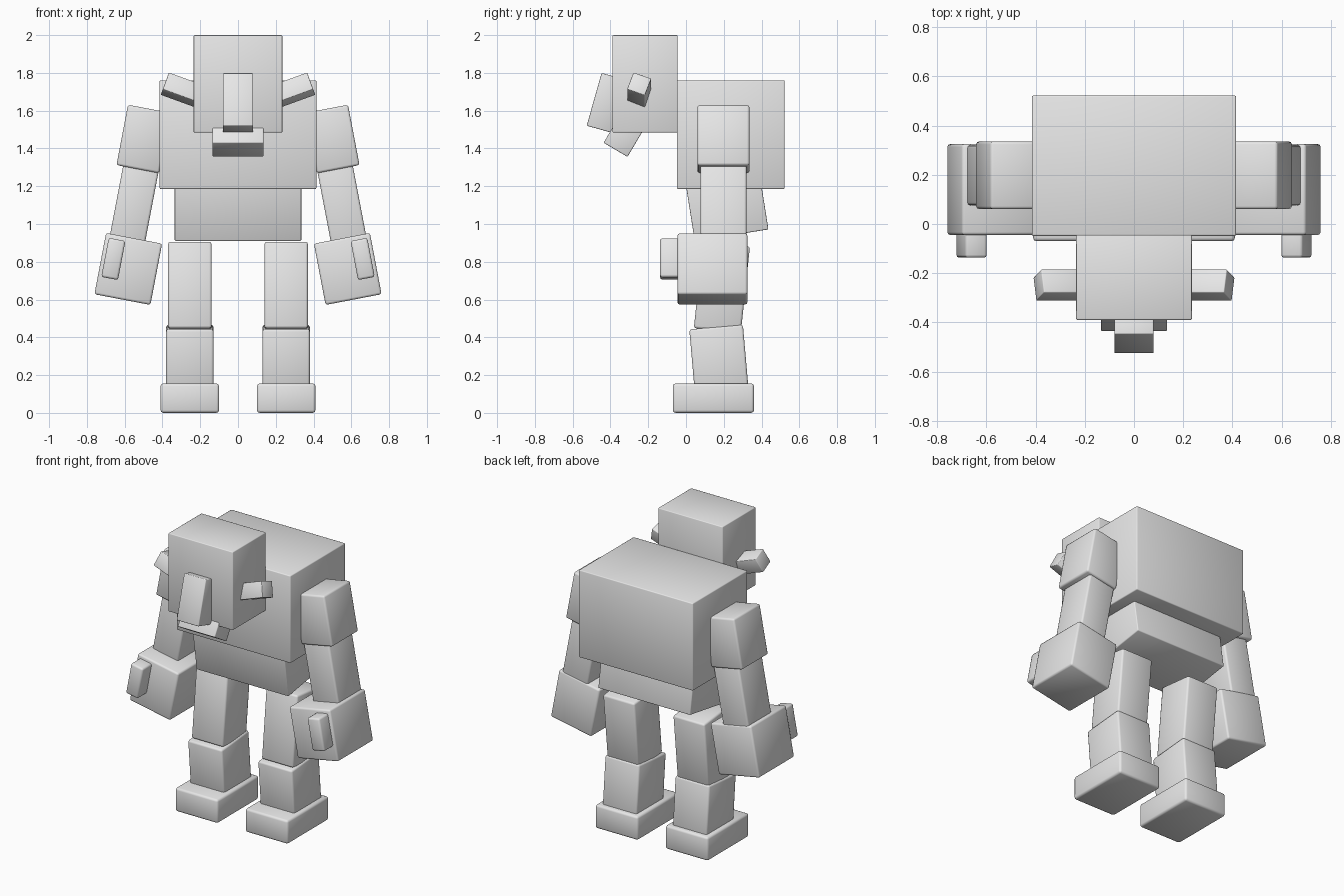
import bpy
import bmesh
from math import radians

old = bpy.data.objects.get("Cube")
if old:
    bpy.data.objects.remove(old, do_unlink=True)

# One plain grey for the whole figure
grey = bpy.data.materials.new("light_grey")
grey.use_nodes = True
grey.diffuse_color = (0.8, 0.8, 0.8, 1)
grey.node_tree.nodes["Principled BSDF"].inputs["Base Color"].default_value = (0.8, 0.8, 0.8, 1)


def box(name, size, center, tilt_x=0, tilt_y=0, soft=0.012):
    """Box with rounded edges, tilted about x, then y (degrees)."""
    bm = bmesh.new()
    bmesh.ops.create_cube(bm, size=1)
    bmesh.ops.scale(bm, vec=size, verts=bm.verts)
    bmesh.ops.bevel(bm, geom=bm.edges[:], offset=soft, segments=2,
                    profile=0.5, affect='EDGES')
    for face in bm.faces:
        face.smooth = True
    mesh = bpy.data.meshes.new(name)
    bm.to_mesh(mesh)
    bm.free()
    mesh.materials.append(grey)
    obj = bpy.data.objects.new(name, mesh)
    obj.location = center
    obj.rotation_euler = (radians(tilt_x), radians(tilt_y), 0)
    bpy.context.collection.objects.link(obj)
    bpy.context.view_layer.objects.active = obj
    bpy.ops.object.select_all(action='DESELECT')
    obj.select_set(True)
    bpy.ops.object.shade_smooth_by_angle(angle=radians(50))
    return obj


# Body and head
box("torso", (0.83, 0.57, 0.575), (0, 0.237, 1.473), soft=0.006)
box("abdomen", (0.67, 0.395, 0.4), (0, 0.21, 1.138), tilt_x=9, soft=0.006)
box("head", (0.47, 0.345, 0.515), (0, -0.217, 1.742), soft=0.005)
box("nose", (0.16, 0.14, 0.29), (0, -0.419, 1.641), tilt_x=-15.8, soft=0.005)
box("jaw", (0.27, 0.147, 0.2), (0, -0.322, 1.479), tilt_x=-30.6, soft=0.005)

# Paired parts
for side, s in (("left", 1), ("right", -1)):
    box(side + "_ear", (0.25, 0.1, 0.1), (s * 0.27, -0.248, 1.70),
        tilt_x=-20, tilt_y=-s * 20, soft=0.004)

    # Arm, leaning outward towards the hand
    lean = -s * 10.8
    box(side + "_upper_arm", (0.23, 0.275, 0.325), (s * 0.5, 0.198, 1.45), tilt_y=lean)
    box(side + "_forearm", (0.19, 0.245, 0.52), (s * 0.551, 0.198, 1.1), tilt_y=lean)
    box(side + "_hand", (0.302, 0.37, 0.33), (s * 0.581, 0.14, 0.762), tilt_y=lean)
    box(side + "_thumb", (0.09, 0.15, 0.21), (s * 0.66, -0.062, 0.815), tilt_y=lean)

    # Leg, slightly bent at the knee
    box(side + "_thigh", (0.23, 0.25, 0.46), (s * 0.255, 0.19, 0.665), tilt_x=-6)
    box(side + "_shin", (0.25, 0.285, 0.36), (s * 0.255, 0.175, 0.275), tilt_x=5)
    box(side + "_foot", (0.31, 0.43, 0.155), (s * 0.255, 0.145, 0.078), soft=0.014)
